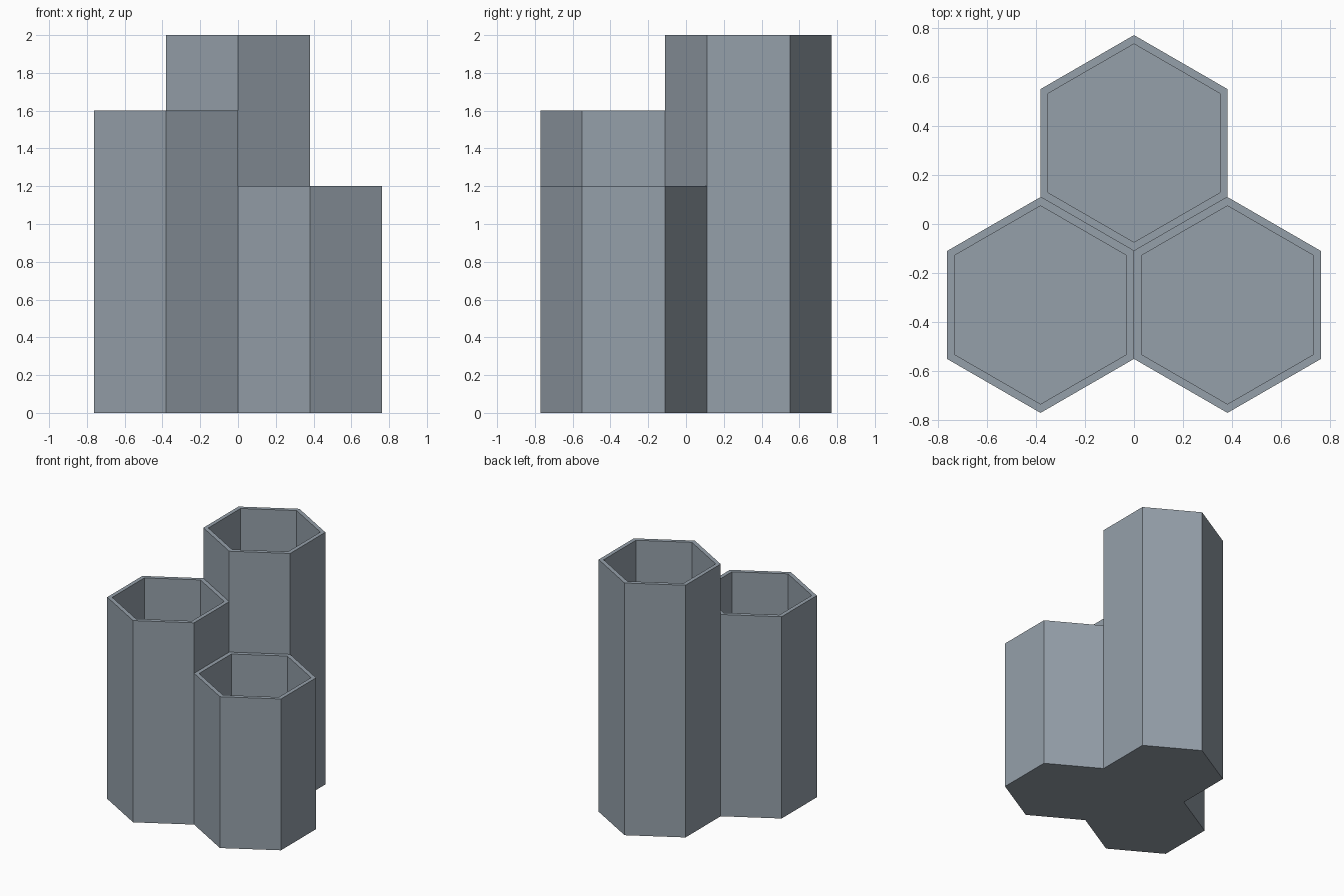
import bpy
import bmesh
from math import sin, cos, pi, sqrt

if "Cube" in bpy.data.objects:
    bpy.data.objects.remove(bpy.data.objects["Cube"], do_unlink=True)

RADIUS = 0.44      # outer corner radius of each tube
INNER = 0.404      # inner corner radius
FLOOR = 0.04       # thickness of the closed bottom
APOTHEM = RADIUS * sqrt(3) / 2

grey = bpy.data.materials.new("slate grey")
grey.use_nodes = True
colour = (0.3, 0.35, 0.4, 1)
grey.diffuse_color = colour
grey.node_tree.nodes["Principled BSDF"].inputs["Base Color"].default_value = colour


def hex_tube(name, x, y, height):
    """Open-topped hexagonal cup with a corner pointing forward and back."""
    bm = bmesh.new()

    def ring(radius, z):
        angles = [pi / 6 + k * pi / 3 for k in range(6)]
        return [bm.verts.new((radius * cos(a), radius * sin(a), z)) for a in angles]

    # Outer wall, rim, inner wall, closed by the base and the inside floor
    rings = [ring(RADIUS, 0), ring(RADIUS, height), ring(INNER, height), ring(INNER, FLOOR)]
    for low, high in zip(rings, rings[1:]):
        for k in range(6):
            n = (k + 1) % 6
            bm.faces.new((low[k], low[n], high[n], high[k]))
    bm.faces.new(rings[0][::-1])
    bm.faces.new(rings[-1])
    bmesh.ops.recalc_face_normals(bm, faces=bm.faces)

    mesh = bpy.data.meshes.new(name)
    bm.to_mesh(mesh)
    bm.free()
    mesh.materials.append(grey)
    tube = bpy.data.objects.new(name, mesh)
    tube.location = (x, y, 0)
    bpy.context.collection.objects.link(tube)


# Three cups nested in a honeycomb, stepping down in height
offset = RADIUS * 0.75
hex_tube("tall_back_tube", 0, offset, 2.0)
hex_tube("medium_right_tube", -APOTHEM, -offset, 1.6)
hex_tube("short_left_tube", APOTHEM, -offset, 1.2)
